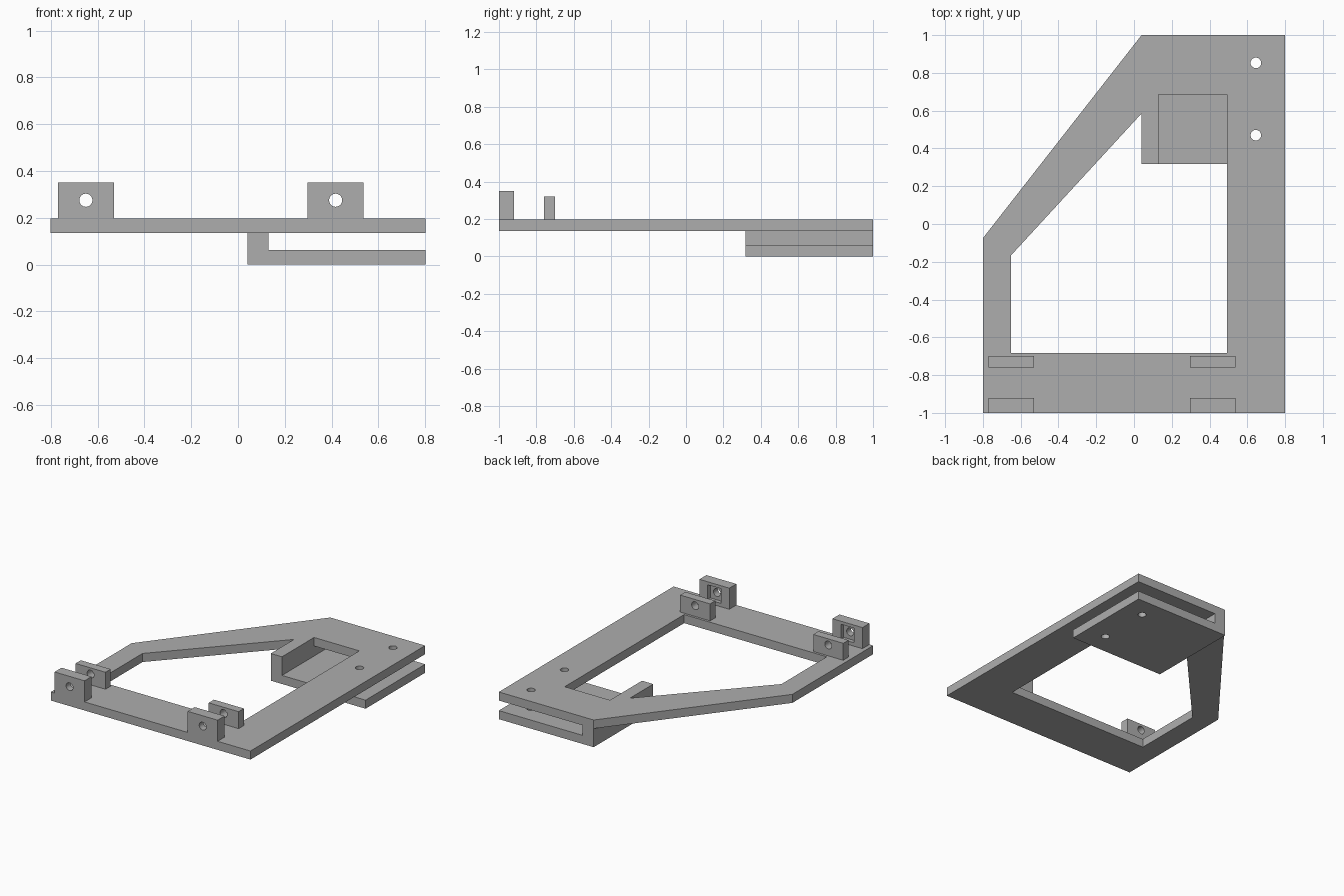
import bpy, bmesh, math
from mathutils import Matrix, Vector

default = bpy.data.objects.get("Cube")
if default:
    bpy.data.objects.remove(default, do_unlink=True)

grey = bpy.data.materials.new("plain grey")
grey.use_nodes = True
colour = (0.42, 0.42, 0.42, 1)
grey.diffuse_color = colour
grey.node_tree.nodes["Principled BSDF"].inputs["Base Color"].default_value = colour

PLATE_LOW, PLATE_TOP, SHELF_TOP = 0.135, 0.197, 0.062
HOLE_R, PIN_Z = 0.028, 0.275


def finish(name, bm):
    """Turn a bmesh into a named object with consistent normals."""
    bmesh.ops.recalc_face_normals(bm, faces=bm.faces)
    mesh = bpy.data.meshes.new(name)
    bm.to_mesh(mesh)
    bm.free()
    mesh.materials.append(grey)
    obj = bpy.data.objects.new(name, mesh)
    bpy.context.collection.objects.link(obj)
    return obj


def prism(name, points, sweep):
    """Extrude a closed outline of 3D points along a vector."""
    bm = bmesh.new()
    face = bm.faces.new([bm.verts.new(p) for p in points])
    out = bmesh.ops.extrude_face_region(bm, geom=[face])
    verts = [g for g in out["geom"] if isinstance(g, bmesh.types.BMVert)]
    bmesh.ops.translate(bm, verts=verts, vec=Vector(sweep))
    return finish(name, bm)


def box(name, x0, x1, y0, y1, z0, z1):
    base = [(x0, y0, z0), (x1, y0, z0), (x1, y1, z0), (x0, y1, z0)]
    return prism(name, base, (0, 0, z1 - z0))


def pin(centre, axis, length):
    """Round cutter through a centre point."""
    bm = bmesh.new()
    turn = Matrix.Rotation(math.pi / 2, 4, "X") if axis == "Y" else Matrix()
    bmesh.ops.create_cone(bm, cap_ends=True, segments=32, radius1=HOLE_R,
                          radius2=HOLE_R, depth=length,
                          matrix=Matrix.Translation(centre) @ turn)
    return finish("hole_cutter", bm)


def cut(obj, cutters):
    """Subtract each cutter, then remove it."""
    bpy.context.view_layer.objects.active = obj
    for cutter in cutters:
        mod = obj.modifiers.new("cut", "BOOLEAN")
        mod.operation, mod.solver, mod.object = "DIFFERENCE", "EXACT", cutter
        bpy.ops.object.modifier_apply(modifier=mod.name)
        bpy.data.objects.remove(cutter, do_unlink=True)


def bolt_holes():
    return [pin((0.645, y, 0.1), "Z", 0.5) for y in (0.47, 0.853)]


# Main frame: five-sided plate with an opening that leaves the clamp wall
outline = [(-0.8, -1), (0.8, -1), (0.8, 1), (0.04, 1), (-0.8, -0.075)]
opening = [(0.493, -0.683), (0.493, 0.685), (0.13, 0.685), (0.13, 0.318),
           (0.04, 0.318), (0.04, 0.585), (-0.65, -0.165), (-0.65, -0.683)]
frame = prism("frame_plate", [(x, y, PLATE_LOW) for x, y in outline],
              (0, 0, PLATE_TOP - PLATE_LOW))
window = prism("opening_cutter", [(x, y, 0) for x, y in opening], (0, 0, 0.5))
cut(frame, [window] + bolt_holes())

# Clamp: wall and lower shelf in one L-shaped profile
profile = [(0.04, 0), (0.8, 0), (0.8, SHELF_TOP), (0.13, SHELF_TOP),
           (0.13, PLATE_LOW), (0.04, PLATE_LOW)]
clamp = prism("clamp_shelf", [(x, 0.318, z) for x, z in profile], (0, 0.682, 0))
cut(clamp, bolt_holes())

# Hinge lugs: a tall front one with a nut pocket and a shorter rear one
for side, x in (("right", -0.65), ("left", 0.417)):
    front = box("front_lug_" + side, x - 0.12, x + 0.12, -1, -0.92,
                PLATE_TOP, 0.35)
    pocket = box("pocket_cutter", x - 0.053, x + 0.053, -0.95, -0.85,
                 PIN_Z - 0.053, PIN_Z + 0.053)
    cut(front, [pocket, pin((x, -0.96, PIN_Z), "Y", 0.3)])
    rear = box("rear_lug_" + side, x - 0.12, x + 0.12, -0.76, -0.7,
               PLATE_TOP, 0.32)
    cut(rear, [pin((x, -0.73, PIN_Z), "Y", 0.3)])
